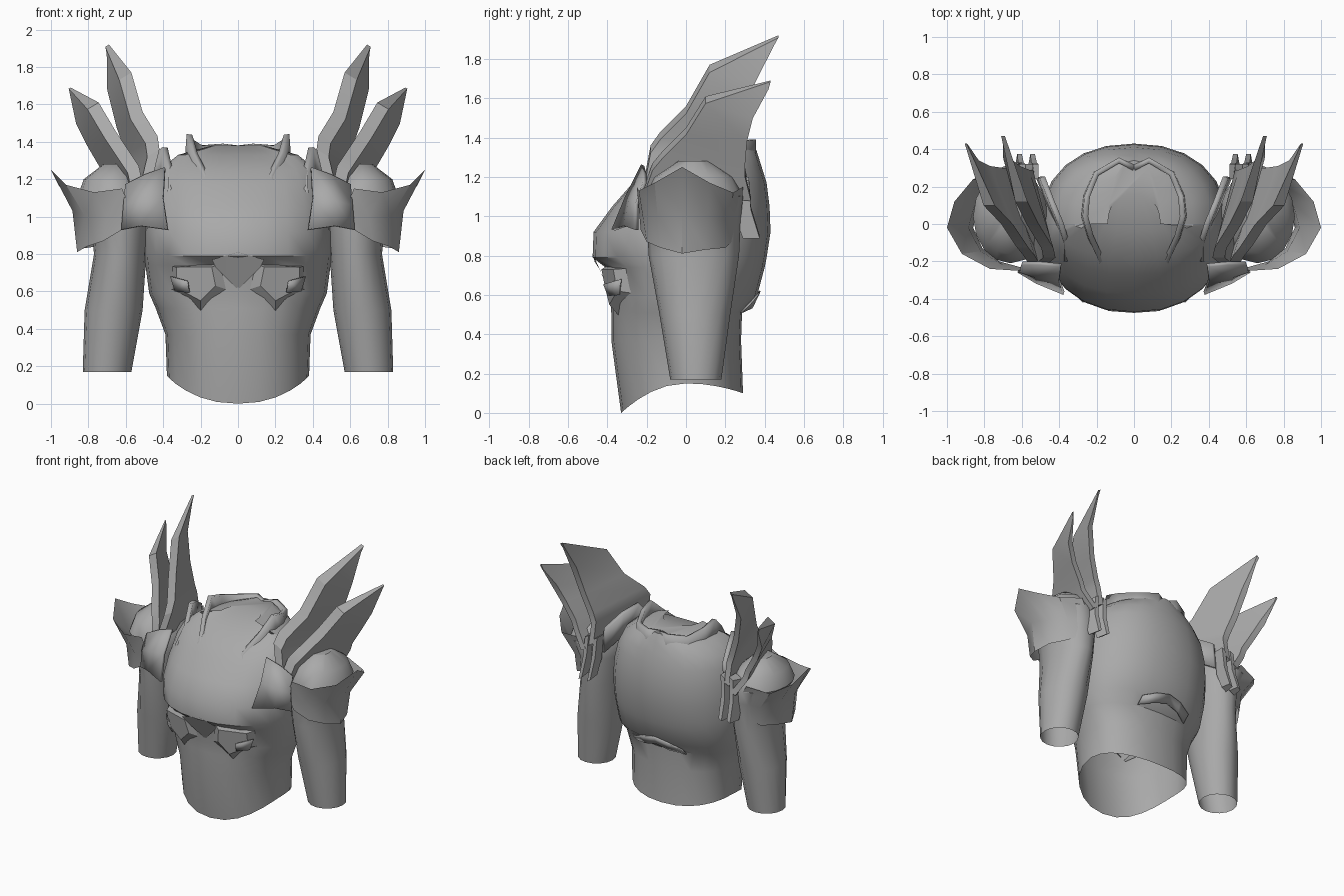
import bpy
import math
from mathutils import Vector

if "Cube" in bpy.data.objects:
    bpy.data.objects.remove(bpy.data.objects["Cube"])

steel = bpy.data.materials.new("grey_steel")
steel.diffuse_color = (0.4, 0.4, 0.4, 1)
steel.use_nodes = True
steel.node_tree.nodes["Principled BSDF"].inputs["Base Color"].default_value = steel.diffuse_color


def make(name, verts, faces, mirror=True, thick=0, angle=35):
    """Mesh object, optionally mirrored across x and thickened."""
    me = bpy.data.meshes.new(name)
    me.from_pydata([tuple(v) for v in verts], [], faces)
    me.update()
    me.materials.append(steel)
    ob = bpy.data.objects.new(name, me)
    bpy.context.collection.objects.link(ob)
    bpy.ops.object.select_all(action='DESELECT')
    ob.select_set(True)
    bpy.context.view_layer.objects.active = ob
    bpy.ops.object.mode_set(mode='EDIT')
    bpy.ops.mesh.select_all(action='SELECT')
    bpy.ops.mesh.normals_make_consistent(inside=False)
    bpy.ops.object.mode_set(mode='OBJECT')
    bpy.ops.object.shade_smooth_by_angle(angle=math.radians(angle))
    if thick:
        s = ob.modifiers.new("thickness", 'SOLIDIFY')
        s.thickness = thick
        s.offset = 0
    if mirror:
        ob.modifiers.new("mirror", 'MIRROR')
    return ob


def loft(rows, closed=False, cap=False):
    """Quads between rows of equal length, with an optional cap on the last."""
    n = len(rows[0])
    verts = [v for r in rows for v in r]
    faces = []
    for i in range(len(rows) - 1):
        for j in range(n if closed else n - 1):
            k = (j + 1) % n
            faces.append((i * n + j, i * n + k, (i + 1) * n + k, (i + 1) * n + j))
    if cap:
        faces.append(tuple(range((len(rows) - 1) * n, len(rows) * n)))
    return verts, faces


def spow(v, p):
    return math.copysign(abs(v) ** p, v)


# Torso: rings of (height, half width, front y, back y)
rings = [(0.0, .38, -.33, .29), (.37, .388, -.38, .28), (.51, .44, -.38, .285),
         (.59, .475, -.385, .36), (.74, .495, -.41, .40), (.79, .50, -.475, .41),
         (.92, .50, -.47, .43), (1.05, .49, -.375, .425), (1.17, .46, -.27, .41),
         (1.25, .42, -.18, .385), (1.33, .32, -.04, .36), (1.38, .14, .16, .34)]
N = 24
rows = []
for i, (z, w, yf, yb) in enumerate(rings):
    row = []
    for j in range(N):
        a = 2 * math.pi * j / N
        s, c = spow(math.sin(a), .9), spow(math.cos(a), .9)
        y = c * (-yf if c < 0 else yb)
        zz = z
        if i == 0:      # hem dips at the front and slightly at the back
            zz = .15 - (.15 if c < 0 else .05) * c * c
        row.append((w * s, y, zz))
    rows.append(row)
make("torso", *loft(rows, True, True), mirror=False)

# Arms with rounded shoulders: (height, centre x, centre y, radius x, radius y)
arm = [(.17, .70, .05, .13, .13), (.5, .665, .045, .155, .18), (.8, .63, .04, .14, .23),
       (1.0, .63, .04, .16, .24), (1.1, .66, .04, .2, .25), (1.2, .67, .04, .155, .2),
       (1.28, .66, .04, .06, .08)]
rows = [[(cx + rx * math.cos(t * math.pi / 8), cy + ry * math.sin(t * math.pi / 8), z)
         for t in range(16)] for z, cx, cy, rx, ry in arm]
make("arm", *loft(rows, True, True))

# Flared shoulder guard
top = [(.62, -.25, 1.15), (.77, -.24, 1.13), (.92, -.16, 1.17), (1.0, -.02, 1.25),
       (.96, .12, 1.17), (.86, .24, 1.12), (.70, .29, 1.15)]
bottom = [(.62, -.23, .93), (.72, -.20, .87), (.81, -.13, .84), (.86, -.02, .81),
          (.83, .10, .83), (.76, .20, .84), (.64, .27, .90)]
middle = [(Vector(a) + Vector(b)) / 2 - Vector((.045, 0, 0)) for a, b in zip(top, bottom)]
make("shoulder_guard", *loft([top, middle, bottom]))

# Small plate in front of each shoulder
make("front_shoulder_plate", *loft([
    [(.39, -.22, 1.26), (.50, -.21, 1.22), (.60, -.21, 1.17)],
    [(.40, -.30, 1.10), (.52, -.28, 1.08), (.61, -.25, 1.06)],
    [(.375, -.37, .93), (.52, -.31, .95), (.62, -.25, .93)]]), thick=.02)


def blade(name, front, rear, thick, tip):
    """Swept blade: front and rear edges, widened outwards, thin at the tip."""
    rows = []
    n = len(front)
    for i, (f, r) in enumerate(zip(front, rear)):
        t = tip if i == n - 1 else thick
        off = Vector((t, 0, -t * .6))
        rows.append([Vector(f), Vector(r), Vector(r) + off * .6, Vector(f) + off])
    v, f = loft(rows, True, True)
    f.append((3, 2, 1, 0))
    make(name, v, f, angle=20)


blade("inner_blade",
      [(.47, -.22, 1.15), (.42, -.18, 1.36), (.43, -.13, 1.43), (.51, 0, 1.56),
       (.57, .12, 1.77), (.69, .47, 1.92)],
      [(.54, .32, 1.15), (.54, .29, 1.30), (.56, .29, 1.36), (.61, .31, 1.50),
       (.66, .35, 1.70), (.69, .45, 1.88)], .065, .02)
blade("outer_blade",
      [(.50, -.22, 1.13), (.53, -.17, 1.27), (.57, -.12, 1.33), (.65, 0, 1.45),
       (.745, .10, 1.61), (.895, .43, 1.69)],
      [(.60, .33, 1.10), (.68, .30, 1.22), (.70, .30, 1.28), (.77, .31, 1.40),
       (.83, .34, 1.52), (.885, .42, 1.65)], .06, .01)

# Narrow tails hanging behind the blades
for name, x in (("inner_blade_tail", .51), ("outer_blade_tail", .58)):
    blade(name, [(x, .24, 1.2), (x + .01, .25, 1.02), (x + .02, .29, .91)],
          [(x, .32, 1.2), (x + .01, .33, 1.05), (x + .02, .375, .90)], .05, .04)


def fin(name, rail, depth):
    low = [(x * 1.04, y, z - depth) for x, y, z in rail]
    make(name, *loft([rail, low]), thick=.03)


# Raised collar fins
fin("collar_fin", [(.18, -.24, 1.17), (.17, -.20, 1.22), (.23, -.07, 1.34), (.26, .04, 1.44),
                   (.25, .15, 1.41), (.20, .27, 1.38), (.08, .34, 1.39), (0, .30, 1.38)], .15)
fin("outer_collar_fin", [(.36, -.20, 1.15), (.36, -.1, 1.24), (.39, 0, 1.37),
                         (.44, .12, 1.33), (.49, .25, 1.25)], .18)

# Faceted pods under the chest
rim = [(.09, -.40, .75), (.38, -.22, .74), (.375, -.22, .60), (.20, -.33, .48), (.06, -.38, .61)]
bulge = [(.14, -.43, .73), (.33, -.37, .73), (.33, -.35, .62), (.20, -.39, .55), (.12, -.41, .63)]
make("chest_pod", *loft([rim, bulge], True, True), angle=25)

# Notched inset on each pod
make("pod_inset", *loft([
    [(.27, -.418, .655), (.36, -.33, .68)],
    [(.26, -.395, .595), (.335, -.34, .60)]]), thick=.009)

# Pointed centre of the chest
make("chest_point", [(0, -.475, .81), (.14, -.465, .77), (.12, -.44, .73), (0, -.385, .61)],
     [(0, 1, 2, 3)])

# Chevron ridge on the lower back
make("back_chevron", *loft([
    [(0, .375, .62), (.10, .365, .60), (.20, .33, .56)],
    [(0, .345, .56), (.10, .335, .535), (.20, .28, .51)]]), thick=.01)
